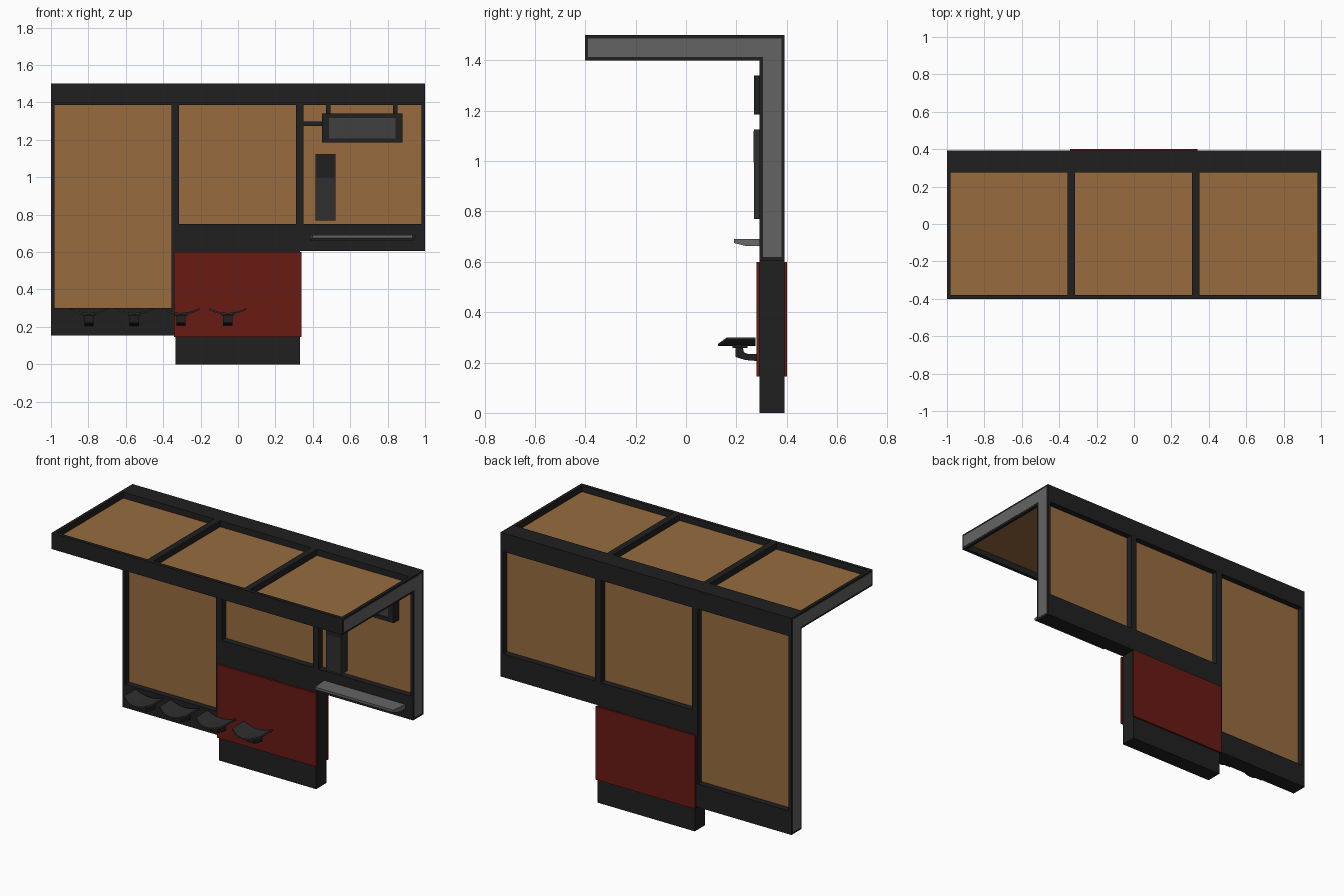
import bpy, bmesh

if "Cube" in bpy.data.objects:
    bpy.data.objects.remove(bpy.data.objects["Cube"])


def material(name, rgb):
    m = bpy.data.materials.new(name)
    m.diffuse_color = (*rgb, 1)
    m.use_nodes = True
    m.node_tree.nodes["Principled BSDF"].inputs["Base Color"].default_value = m.diffuse_color
    return m


DARK = material("dark_metal", (0.0145, 0.0145, 0.0145))
GREY = material("grey_metal", (0.127, 0.127, 0.127))
WOOD = material("amber_panel", (0.31, 0.15, 0.049))
RED = material("red_panel", (0.14, 0.0105, 0.007))
BOX = material("box_grey", (0.028, 0.028, 0.028))
SCREEN = material("screen_grey", (0.05, 0.05, 0.05))


def finish(bm, name, mat):
    bmesh.ops.recalc_face_normals(bm, faces=bm.faces)
    me = bpy.data.meshes.new(name)
    bm.to_mesh(me)
    bm.free()
    me.materials.append(mat)
    ob = bpy.data.objects.new(name, me)
    bpy.context.collection.objects.link(ob)
    return ob


def extrude_x(name, profile, x0, x1, mat):
    """Extrude a (y, z) profile between x0 and x1."""
    bm = bmesh.new()
    face = bm.faces.new([bm.verts.new((x0, y, z)) for y, z in profile])
    new = bmesh.ops.extrude_face_region(bm, geom=[face])["geom"]
    bmesh.ops.translate(bm, vec=(x1 - x0, 0, 0),
                        verts=[v for v in new if isinstance(v, bmesh.types.BMVert)])
    return finish(bm, name, mat)


def box(name, x, y, z, mat):
    return extrude_x(name, [(y[0], z[0]), (y[1], z[0]), (y[1], z[1]), (y[0], z[1])],
                     x[0], x[1], mat)


def ell(bottom, inset=0.0):
    """Side profile of roof and wall."""
    i = inset
    return [(-0.402 + i, 1.4 + i), (0.292 + i, 1.4 + i), (0.292 + i, bottom + i),
            (0.392 - i, bottom + i), (0.392 - i, 1.5 - i), (-0.402 + i, 1.5 - i)]


WALL = (0.292, 0.392)

# L-shaped end frames with grey inlays
for side, s, low in (("left", -1, 0.155), ("right", 1, 0.605)):
    extrude_x(side + "_end_frame", ell(low), s * 0.98, s * 0.999, DARK)
    extrude_x(side + "_end_inlay", ell(low, 0.013), s * 0.99, s * 1.0, GREY)

# L-shaped dividers
for side, x0, x1 in (("left", -0.355, -0.315), ("right", 0.31, 0.35)):
    extrude_x(side + "_divider", ell(0.605), x0, x1, DARK)

# Long beams
extrude_x("corner_beam", [(0.392, 1.385), (0.392, 1.5), (0.275, 1.5), (0.275, 1.4),
                          (0.292, 1.4), (0.292, 1.385)], -0.98, 0.98, DARK)
box("roof_front_beam", (-0.98, 0.98), (-0.402, -0.38), (1.4, 1.5), DARK)
box("middle_beam", (-0.335, 0.98), WALL, (0.605, 0.75), DARK)
box("left_bottom_beam", (-0.98, -0.335), WALL, (0.155, 0.30), DARK)
box("left_panel_post", (-0.355, -0.335), WALL, (0.30, 0.605), DARK)
box("base_post", (-0.335, 0.332), WALL, (0, 0.605), DARK)

# Red plates on the front and back of the base
box("front_plate", (-0.342, 0.34), (0.28, 0.292), (0.145, 0.6), RED)
box("back_plate", (-0.342, 0.34), (0.392, 0.402), (0.145, 0.6), RED)

# Recessed amber panels in wall and roof
for side, x, low in (("left", (-0.98, -0.355), 0.30), ("middle", (-0.315, 0.31), 0.75),
                     ("right", (0.35, 0.98), 0.75)):
    box(side + "_wall_panel", x, (0.33, 0.354), (low, 1.385), WOOD)
    box(side + "_roof_panel", x, (-0.38, 0.275), (1.438, 1.462), WOOD)

# Information screen with its brackets
box("screen_back", (0.46, 0.87), (0.283, 0.32), (1.19, 1.335), DARK)
box("screen_face", (0.485, 0.845), (0.278, 0.284), (1.205, 1.32), SCREEN)
for name, x, z in (("left", (0.45, 0.487), (1.185, 1.34)), ("right", (0.843, 0.88), (1.185, 1.34)),
                   ("top", (0.487, 0.843), (1.318, 1.34)), ("bottom", (0.487, 0.843), (1.185, 1.207))):
    box("screen_rim_" + name, x, (0.27, 0.32), z, DARK)
for name, x in (("left", 0.483), ("right", 0.842)):
    box("screen_hanger_" + name, (x - 0.012, x + 0.012), (0.295, 0.32), (1.335, 1.387), DARK)
box("screen_arm", (0.348, 0.452), (0.295, 0.32), (1.273, 1.297), DARK)

# Upright ticket box
box("ticket_box", (0.415, 0.52), (0.27, 0.332), (0.77, 1.125), BOX)
box("ticket_box_window", (0.42, 0.515), (0.268, 0.272), (0.995, 1.12), DARK)

# Leaning shelf, its front corners tapered
shelf = extrude_x("shelf", [(0.19, 0.675), (0.24, 0.662), (0.295, 0.662), (0.295, 0.69),
                            (0.19, 0.69)], 0.385, 0.945, GREY)
for v in shelf.data.vertices:
    if v.co.y < 0.2:
        v.co.x += 0.012 if v.co.x < 0.6 else -0.012

# Four saddle seats on curved arms
for n, cx in enumerate((-0.797, -0.555, -0.305, -0.055), 1):
    bm = bmesh.new()
    bmesh.ops.create_grid(bm, x_segments=10, y_segments=3, size=1)
    for v in bm.verts:
        u, t = v.co.x, (v.co.y + 1) / 2
        front = 0.128 + 0.035 * u * u
        v.co = (cx + u * 0.097, front + (0.275 - front) * t, 0.275 + 0.025 * u * u)
    seat = finish(bm, f"seat_{n}", DARK)
    for p in seat.data.polygons:
        if p.normal.z < 0:
            p.flip()
    sol = seat.modifiers.new("thickness", "SOLIDIFY")
    sol.thickness = 0.009
    sol.offset = -1
    seat.data.materials[0] = BOX
    box(f"seat_mount_{n}", (cx - 0.034, cx + 0.034), (0.185, 0.245), (0.257, 0.274), DARK)
    extrude_x(f"seat_arm_{n}", [(0.197, 0.26), (0.197, 0.222), (0.235, 0.21), (0.295, 0.205),
                                (0.295, 0.235), (0.25, 0.233), (0.23, 0.24), (0.225, 0.26)],
              cx - 0.025, cx + 0.025, DARK)
